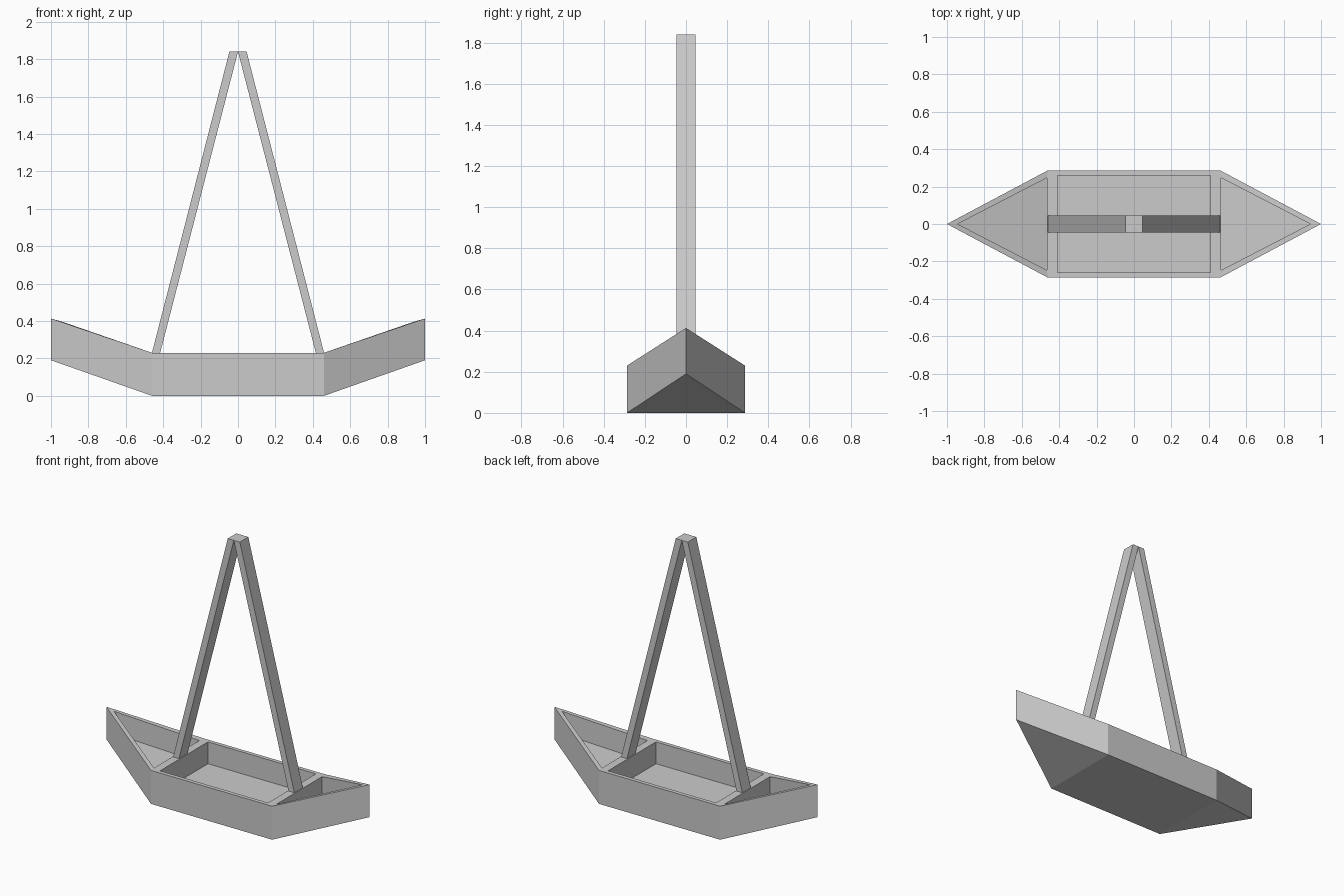
import bpy, bmesh

if "Cube" in bpy.data.objects:
    bpy.data.objects.remove(bpy.data.objects["Cube"])


def make(name, faces, mirror_y):
    """Build one section from polygons, weld it and mirror it across x (and y)."""
    bm = bmesh.new()
    for pts in faces:
        bm.faces.new([bm.verts.new(p) for p in pts])
    for axis in ((0, 1) if mirror_y else (0,)):
        dup = bmesh.ops.duplicate(bm, geom=bm.verts[:] + bm.edges[:] + bm.faces[:])["geom"]
        for v in dup:
            if isinstance(v, bmesh.types.BMVert):
                v.co[axis] *= -1
    bmesh.ops.remove_doubles(bm, verts=bm.verts, dist=1e-4)
    bmesh.ops.recalc_face_normals(bm, faces=bm.faces)
    me = bpy.data.meshes.new(name)
    bm.to_mesh(me)
    bm.free()
    ob = bpy.data.objects.new(name, me)
    bpy.context.collection.objects.link(ob)
    return ob


# Hull sizes
W, L, TOP, FLOOR = 0.287, 0.46, 0.23, 0.08
keel_tip, rim_tip = (1, 0, 0.19), (1, 0, 0.413)
chine, shoulder = (L, W, 0), (L, W, TOP)

# Hold corners and bow pocket corners
hx, hy = 0.41, 0.26
px, py = 0.465, 0.247
pocket_tip, pocket_tip_floor = (0.943, 0, 0.397), (0.943, 0, 0.245)
pocket, pocket_floor = (px, py, TOP), (px, py, FLOOR)

# One quarter of the hull
hull = [
    # outside
    [(0, 0, 0), (L, 0, 0), chine, (0, W, 0)],
    [(L, 0, 0), keel_tip, chine],
    [(0, W, 0), chine, shoulder, (0, W, TOP)],
    [chine, keel_tip, rim_tip, shoulder],
    # rim and cross beam
    [(0, W, TOP), shoulder, (hx, hy, TOP), (0, hy, TOP)],
    [(hx, 0, TOP), (px, 0, TOP), pocket, shoulder, (hx, hy, TOP)],
    [shoulder, rim_tip, pocket_tip, pocket],
    # central hold
    [(0, 0, FLOOR), (hx, 0, FLOOR), (hx, hy, FLOOR), (0, hy, FLOOR)],
    [(0, hy, FLOOR), (hx, hy, FLOOR), (hx, hy, TOP), (0, hy, TOP)],
    [(hx, 0, FLOOR), (hx, hy, FLOOR), (hx, hy, TOP), (hx, 0, TOP)],
    # bow pocket
    [(px, 0, FLOOR), pocket_tip_floor, pocket_floor],
    [(px, 0, FLOOR), pocket_floor, pocket, (px, 0, TOP)],
    [pocket_floor, pocket_tip_floor, pocket_tip, pocket],
]
make("hull", hull, True)

# A-shaped mast: one slanted leg, mirrored
T = 0.046
profile = [(0.416, TOP), (0.46, TOP), (T, 1.84), (0, 1.84)]
front = [(x, -T, z) for x, z in profile]
back = [(x, T, z) for x, z in profile]
mast = [front, back] + [[front[i], front[(i + 1) % 4], back[(i + 1) % 4], back[i]] for i in range(4)]
make("mast_legs", mast, False)
